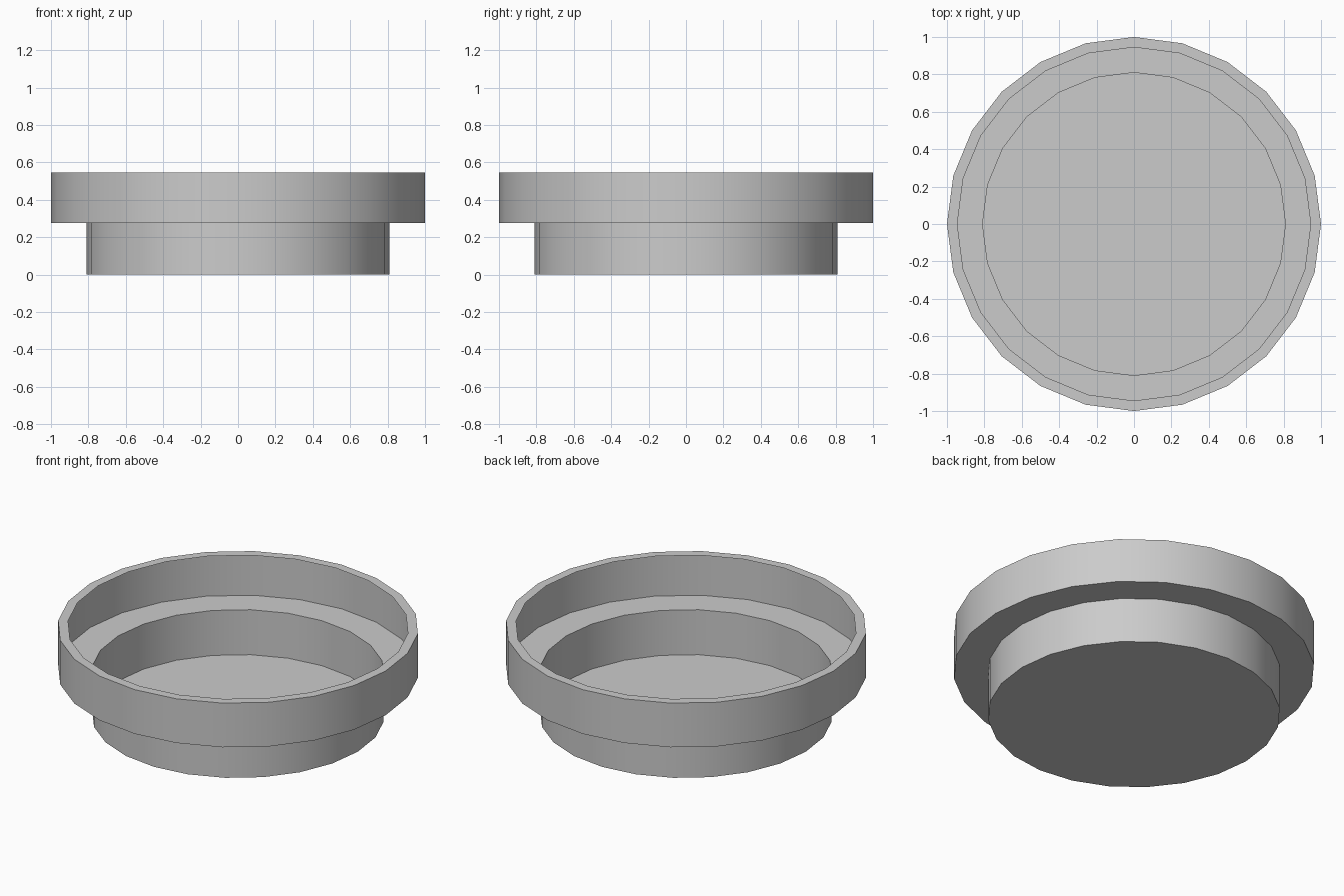
import bpy
import bmesh
import math

cube = bpy.data.objects.get("Cube")
if cube:
    bpy.data.objects.remove(cube, do_unlink=True)

SIDES = 24

grey = bpy.data.materials.new("light_grey")
grey.use_nodes = True
colour = (0.6, 0.6, 0.6, 1)
grey.diffuse_color = colour
grey.node_tree.nodes["Principled BSDF"].inputs["Base Color"].default_value = colour

# Stepped thin-walled profile: base, lower wall, ledge, upper wall, rim lip
profile = [(0.81, 0), (0.81, 0.275), (1, 0.275), (1, 0.545), (0.945, 0.545)]

bm = bmesh.new()
rings = []
for radius, z in profile:
    angles = [math.tau * i / SIDES for i in range(SIDES)]
    rings.append([bm.verts.new((radius * math.cos(a), radius * math.sin(a), z))
                  for a in angles])

# Closed floor
bm.faces.new(rings[0][::-1])

# Walls, ledge and rim
for low, high in zip(rings, rings[1:]):
    for i in range(SIDES):
        j = (i + 1) % SIDES
        bm.faces.new((low[i], low[j], high[j], high[i]))

mesh = bpy.data.meshes.new("stepped_dish")
bm.to_mesh(mesh)
bm.free()
mesh.materials.append(grey)

dish = bpy.data.objects.new("stepped_dish", mesh)
bpy.context.collection.objects.link(dish)

# Smooth round walls with crisp steps
bpy.ops.object.select_all(action="DESELECT")
dish.select_set(True)
bpy.context.view_layer.objects.active = dish
bpy.ops.object.shade_smooth_by_angle(angle=math.radians(30))
